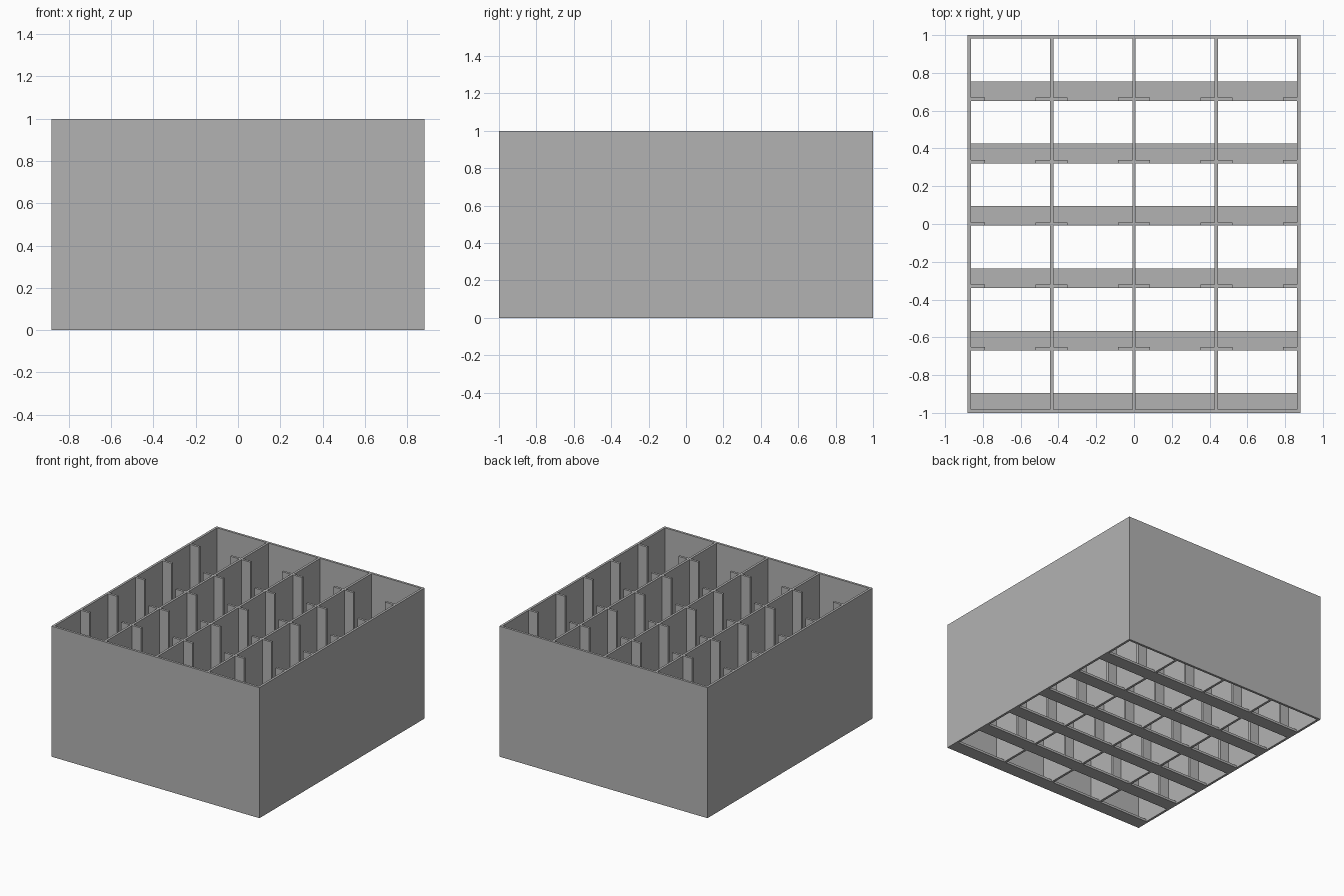
import bpy
import bmesh
from mathutils import Matrix, Vector

cube = bpy.data.objects.get("Cube")
if cube:
    bpy.data.objects.remove(cube, do_unlink=True)

# Overall sizes
HALF_X, HALF_Y, HEIGHT = 0.882, 1.0, 1.0
WALL = 0.018          # thickness of every panel
COLS, ROWS = 4, 6
TAB = 0.076           # how far each tab sticks out of its wall
LEDGE = 0.104         # depth of the floor strip in each cell
PITCH_X = (2 * HALF_X - WALL) / COLS
PITCH_Y = (2 * HALF_Y - WALL) / ROWS

grey = bpy.data.materials.new("plain_grey")
grey.use_nodes = True
grey.diffuse_color = (0.45, 0.45, 0.45, 1)
grey.node_tree.nodes["Principled BSDF"].inputs["Base Color"].default_value = (0.45, 0.45, 0.45, 1)


def make_part(name, boxes):
    """One object made of boxes, each given as (low corner, high corner)."""
    bm = bmesh.new()
    for low, high in boxes:
        low, high = Vector(low), Vector(high)
        place = Matrix.Translation((low + high) / 2) @ Matrix.Diagonal((*(high - low), 1))
        bmesh.ops.create_cube(bm, size=1, matrix=place)
    mesh = bpy.data.meshes.new(name)
    bm.to_mesh(mesh)
    bm.free()
    mesh.materials.append(grey)
    obj = bpy.data.objects.new(name, mesh)
    bpy.context.collection.objects.link(obj)
    return obj


# Left edge of each lengthwise wall, front edge of each row
wall_x = [-HALF_X + i * PITCH_X for i in range(COLS + 1)]
row_y = [-HALF_Y + j * PITCH_Y for j in range(ROWS)]
inner_y = HALF_Y - WALL

# Outer box, open at top and bottom
make_part("front_wall", [((-HALF_X, -HALF_Y, 0), (HALF_X, -inner_y, HEIGHT))])
make_part("back_wall", [((-HALF_X, inner_y, 0), (HALF_X, HALF_Y, HEIGHT))])
for name, x in (("right_wall", wall_x[0]), ("left_wall", wall_x[-1])):
    make_part(name, [((x, -inner_y, 0), (x + WALL, inner_y, HEIGHT))])

# Lengthwise dividers
make_part("column_dividers",
          [((x, -inner_y, 0), (x + WALL, inner_y, HEIGHT)) for x in wall_x[1:-1]])

# Floor strips and the upright tabs that mark off the rows
ledges, tabs = [], []
for x in wall_x[:-1]:
    x0, x1 = x + WALL, x + PITCH_X
    for j, y in enumerate(row_y):
        start = y + WALL if j == 0 else y
        ledges.append(((x0, start, 0), (x1, y + LEDGE, WALL)))
        if j > 0:
            for a, b in ((x0, x0 + TAB), (x1 - TAB, x1)):
                tabs.append(((a, y, WALL), (b, y + WALL, HEIGHT)))
make_part("floor_strips", ledges)
make_part("row_tabs", tabs)
